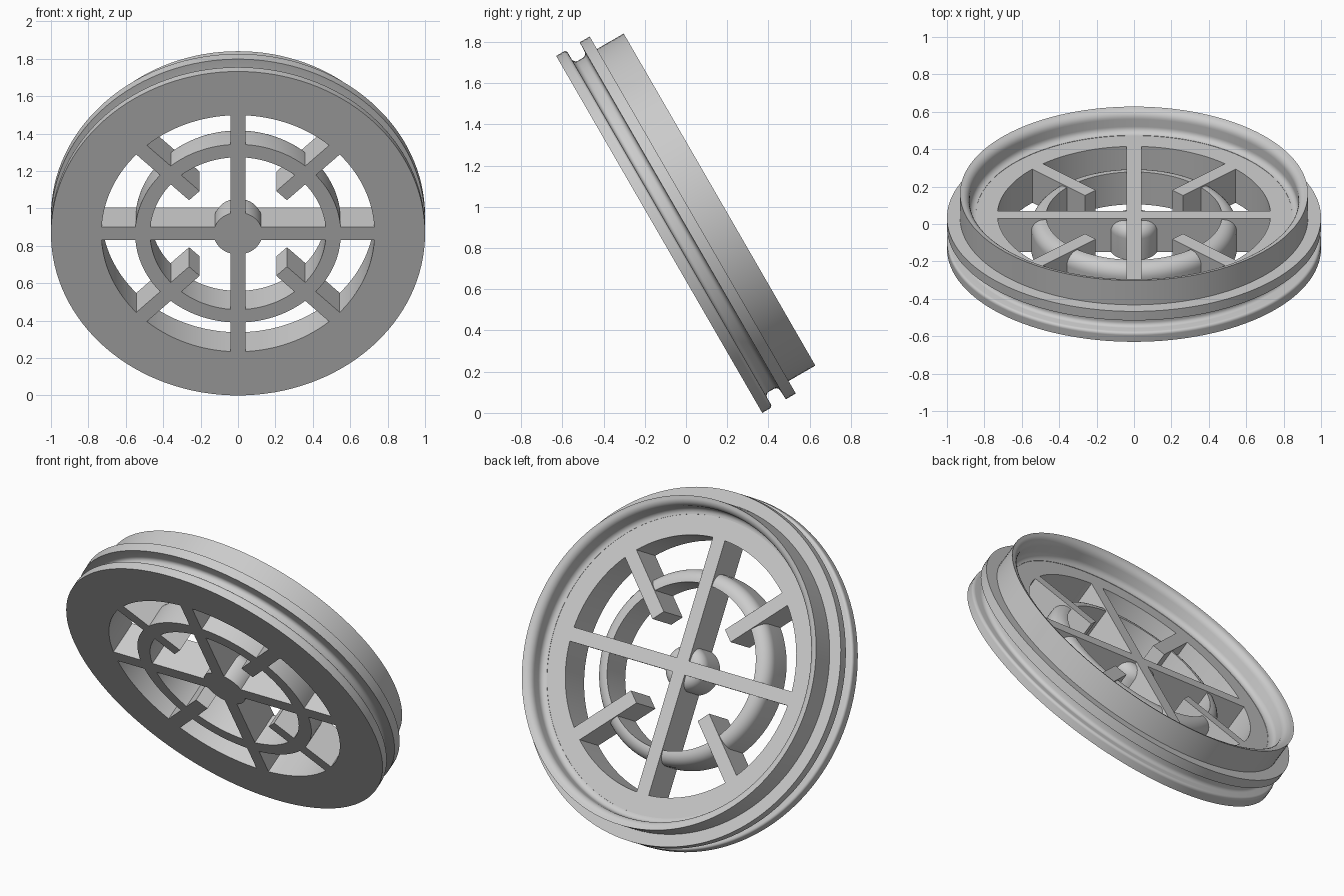
import bpy, bmesh
from math import sin, cos, pi, radians
from mathutils import Matrix, Vector

if "Cube" in bpy.data.objects:
    bpy.data.objects.remove(bpy.data.objects["Cube"], do_unlink=True)

grey = bpy.data.materials.new("plain_grey")
grey.use_nodes = True
COLOUR = (0.6, 0.6, 0.6, 1)
grey.diffuse_color = COLOUR
grey.node_tree.nodes["Principled BSDF"].inputs["Base Color"].default_value = COLOUR

# The wheel is built lying flat (front face at z = 0), then tilted
TILT = Matrix.Translation((0, -0.13, 0.866)) @ Matrix.Rotation(radians(-60), 4, 'X')
DEPTH = 0.208
WINDOW = 0.73


def finish(name, bm):
    bmesh.ops.recalc_face_normals(bm, faces=bm.faces)
    mesh = bpy.data.meshes.new(name)
    bm.to_mesh(mesh)
    bm.free()
    mesh.transform(TILT)
    mesh.materials.append(grey)
    ob = bpy.data.objects.new(name, mesh)
    bpy.context.collection.objects.link(ob)
    bpy.ops.object.select_all(action='DESELECT')
    ob.select_set(True)
    bpy.context.view_layer.objects.active = ob
    bpy.ops.object.shade_smooth_by_angle(angle=radians(32))
    return ob


def arc(r, z, radius, start, end, steps=6):
    """Points of a circular arc in the (radius, height) plane."""
    angles = [radians(start + (end - start) * i / steps) for i in range(steps + 1)]
    return [(r + radius * cos(a), z + radius * sin(a)) for a in angles]


def lathe(name, profile, closed=True, segments=128):
    bm = bmesh.new()
    verts = [bm.verts.new((r, 0, z)) for r, z in profile]
    pairs = list(zip(verts, verts[1:]))
    if closed:
        pairs.append((verts[-1], verts[0]))
    edges = [bm.edges.new(p) for p in pairs]
    bmesh.ops.spin(bm, geom=verts + edges, axis=(0, 0, 1), cent=(0, 0, 0),
                   angle=2 * pi, steps=segments)
    bmesh.ops.remove_doubles(bm, verts=bm.verts, dist=0.0005)
    return finish(name, bm)


def bar(name, inner, outer, angle, width=0.08):
    bm = bmesh.new()
    bmesh.ops.create_cube(bm, size=1)
    bmesh.ops.scale(bm, vec=(outer - inner, width, DEPTH), verts=bm.verts)
    bmesh.ops.translate(bm, vec=((inner + outer) / 2, 0, DEPTH / 2), verts=bm.verts)
    bmesh.ops.rotate(bm, matrix=Matrix.Rotation(radians(angle), 3, 'Z'), verts=bm.verts)
    return finish(name, bm)


# Rim: front flange, rounded groove, second flange, rear collar with a soft inside lip
rim = [(WINDOW, 0), (1, 0), (1, 0.04)]
rim += arc(0.985, 0.042, 0.015, 0, 90, 4)
rim += arc(0.95, 0.08, 0.023, 270, 180, 5)
rim += arc(0.95, 0.107, 0.023, 180, 90, 5)
rim += [(1, 0.132), (1, 0.188), (0.93, 0.188), (0.93, 0.338)]
rim += arc(0.925, 0.29, 0.046, 90, 180, 6)
rim += arc(0.845, 0.244, 0.034, 0, -90, 6)
rim += [(0.845, DEPTH), (WINDOW, DEPTH)]
lathe("rim", rim)

# Middle ring, rounded on its outer rear edge
ring = [(0.47, 0), (0.55, 0)] + arc(0.48, 0.13, 0.07, 0, 90, 8) + [(0.47, 0.2)]
lathe("middle_ring", ring)

# Hub with a rounded rear
hub = [(0, 0), (0.13, 0)] + arc(0.065, 0.13, 0.065, 0, 90, 8) + [(0, 0.195)]
lathe("hub", hub, closed=False, segments=64)

# Crossing spokes and the four short diagonal spokes
bar("cross_spoke_horizontal", -WINDOW - 0.01, WINDOW + 0.01, 0)
bar("cross_spoke_vertical", -WINDOW - 0.01, WINDOW + 0.01, 90)
for i in range(4):
    bar(f"short_spoke_{i + 1}", 0.33, WINDOW + 0.01, 45 + 90 * i)
